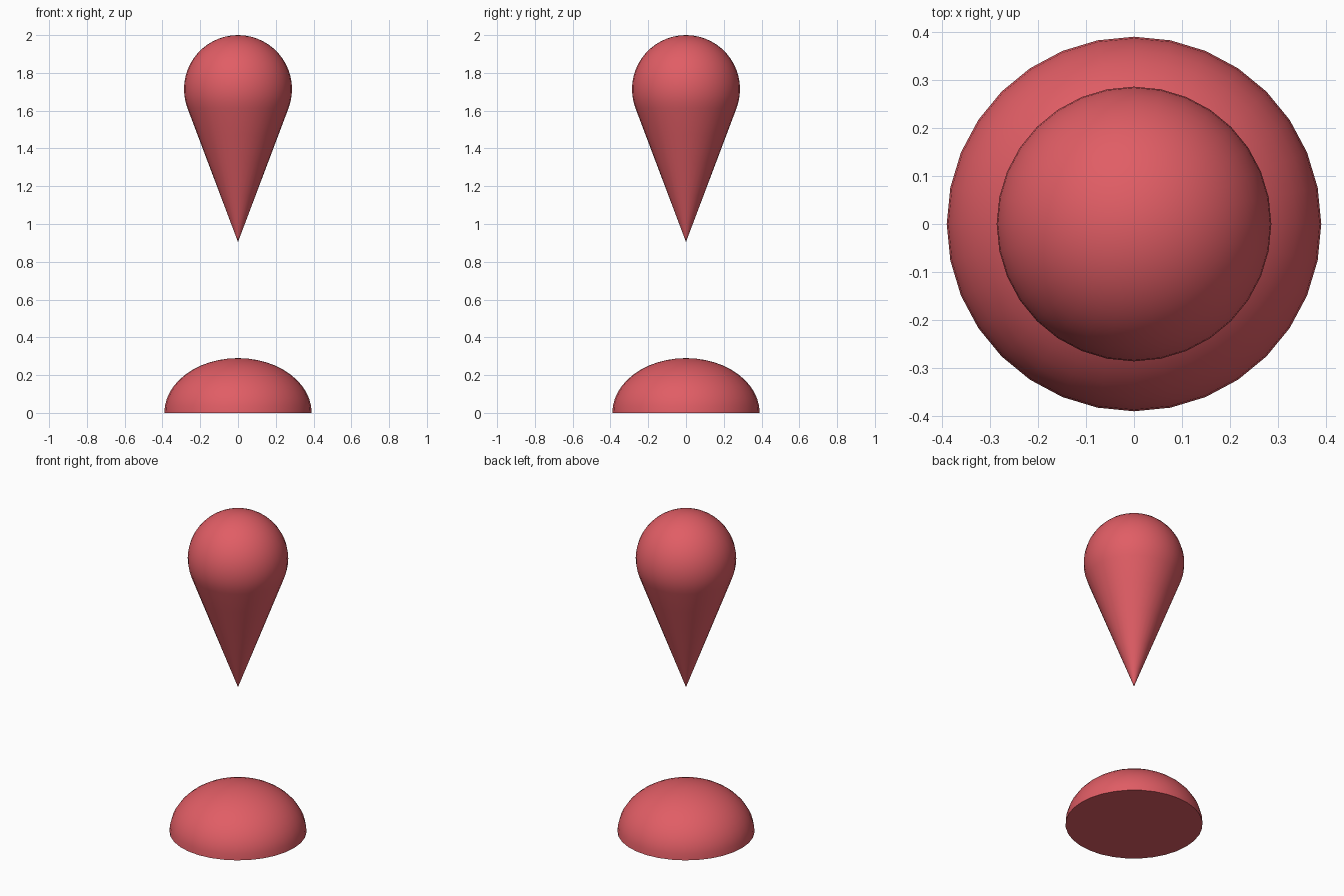
import bpy, bmesh
from math import sin, cos, pi, asin, radians

if "Cube" in bpy.data.objects:
    bpy.data.objects.remove(bpy.data.objects["Cube"])

SIDES = 32
red = bpy.data.materials.new("red")
red.diffuse_color = (0.75, 0.11, 0.13, 1)
red.use_nodes = True
red.node_tree.nodes["Principled BSDF"].inputs["Base Color"].default_value = red.diffuse_color


def lathe(name, profile):
    """Revolve an (r, z) profile around z; r = 0 makes a single pole vertex."""
    bm = bmesh.new()
    rings = []
    for r, z in profile:
        n = SIDES if r > 1e-6 else 1
        rings.append([bm.verts.new((r * cos(2 * pi * i / SIDES), r * sin(2 * pi * i / SIDES), z))
                      for i in range(n)])
    for a, b in zip(rings, rings[1:]):
        for i in range(SIDES):
            j = (i + 1) % SIDES
            quad = [a[i % len(a)], a[j % len(a)], b[j % len(b)], b[i % len(b)]]
            bm.faces.new(list(dict.fromkeys(quad)))
    # close an open first ring with a flat cap
    if len(rings[0]) > 1:
        bm.faces.new(rings[0])
    bmesh.ops.recalc_face_normals(bm, faces=bm.faces)
    mesh = bpy.data.meshes.new(name)
    bm.to_mesh(mesh)
    bm.free()
    mesh.materials.append(red)
    obj = bpy.data.objects.new(name, mesh)
    bpy.context.collection.objects.link(obj)
    bpy.ops.object.select_all(action='DESELECT')
    obj.select_set(True)
    bpy.context.view_layer.objects.active = obj
    bpy.ops.object.shade_smooth_by_angle(angle=radians(50))
    return obj


# Teardrop: pointed cone running tangent into a ball
R, CZ, TIP = 0.286, 1.714, 0.905
start = -asin(R / (CZ - TIP))
rt, zt = R * cos(start), CZ + R * sin(start)
cone = [(rt * t, TIP + (zt - TIP) * t) for t in (0, 0.04, 0.14, 0.35, 0.6, 0.8)]
ball = []
for k in range(17):
    a = start + (pi / 2 - start) * k / 16
    ball.append((R * cos(a) if k < 16 else 0, CZ + R * sin(a)))
lathe("pin_teardrop", cone + ball)

# Flat-bottomed squashed dome below
dome = [(0.39 * cos(pi / 2 * k / 12) if k < 12 else 0, 0.29 * sin(pi / 2 * k / 12)) for k in range(13)]
lathe("base_dome", dome)
